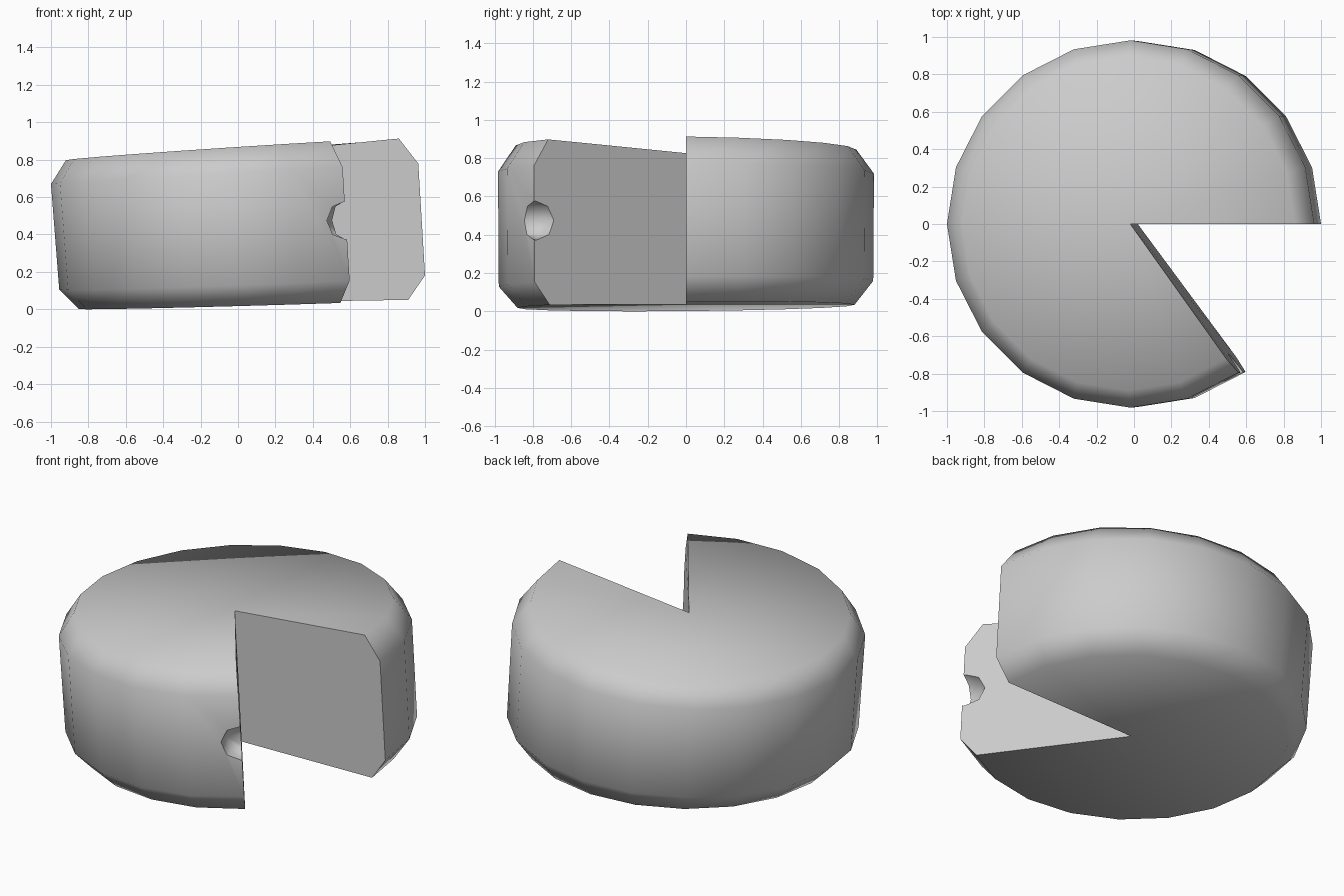
import bpy, bmesh
from math import sin, cos, radians

cube = bpy.data.objects.get("Cube")
if cube:
    bpy.data.objects.remove(cube)

# Rind material
grey = bpy.data.materials.new("plain grey")
grey.use_nodes = True
colour = (0.6, 0.6, 0.6, 1)
grey.diffuse_color = colour
grey.node_tree.nodes["Principled BSDF"].inputs["Base Color"].default_value = colour

SIDES = 20
KEPT = 17  # the remaining three sides are the missing wedge

# Rings from bottom to top: radius, centre x, centre z, slope along x, rise toward the back
RINGS = [
    (0.88, 0.03, 0.025, 0.028, 0.008),
    (0.978, 0.022, 0.143, 0.038, 0.015),
    (0.982, -0.018, 0.725, 0.056, -0.005),
    (0.89, -0.03, 0.857, 0.065, -0.011),
]

# Leaning wheel with a wedge removed
bm = bmesh.new()
rings = []
for radius, cx, cz, slope, rise in RINGS:
    ring = []
    for i in range(KEPT + 1):
        a = radians(i * 360 / SIDES)
        x = cx + radius * cos(a)
        ring.append(bm.verts.new((x, radius * sin(a), cz + slope * x + rise * sin(a))))
    rings.append(ring)
low = bm.verts.new((0.02, 0, 0.036))
high = bm.verts.new((-0.02, 0, 0.826))

for i in range(KEPT):
    for lower, upper in zip(rings, rings[1:]):
        bm.faces.new((lower[i], lower[i + 1], upper[i + 1], upper[i]))
    bm.faces.new((high, rings[-1][i], rings[-1][i + 1]))
    bm.faces.new((low, rings[0][i + 1], rings[0][i]))

# The two cut faces
for end in (0, KEPT):
    bm.faces.new([low] + [ring[end] for ring in rings] + [high])
bmesh.ops.recalc_face_normals(bm, faces=bm.faces)

mesh = bpy.data.meshes.new("wheel")
bm.to_mesh(mesh)
bm.free()
mesh.materials.append(grey)
wheel = bpy.data.objects.new("wheel", mesh)
bpy.context.collection.objects.link(wheel)

# Small faceted hole on the outer edge of the cut
bpy.ops.mesh.primitive_uv_sphere_add(segments=8, ring_count=4, radius=0.12,
                                     location=(0.575, -0.785, 0.475),
                                     rotation=(0, 0, radians(-54)))
hole = bpy.context.object
hole.name = "hole_cutter"
hole.scale.z = 0.87
hole.hide_render = True
hole.data.materials.append(grey)

bpy.ops.object.select_all(action="DESELECT")
wheel.select_set(True)
bpy.context.view_layer.objects.active = wheel
cut = wheel.modifiers.new("hole", "BOOLEAN")
cut.operation = "DIFFERENCE"
cut.solver = "EXACT"
cut.object = hole
bpy.ops.object.modifier_apply(modifier=cut.name)
bpy.data.objects.remove(hole)

# Soft rim, crisp cut
bpy.ops.object.shade_smooth_by_angle(angle=radians(65))
